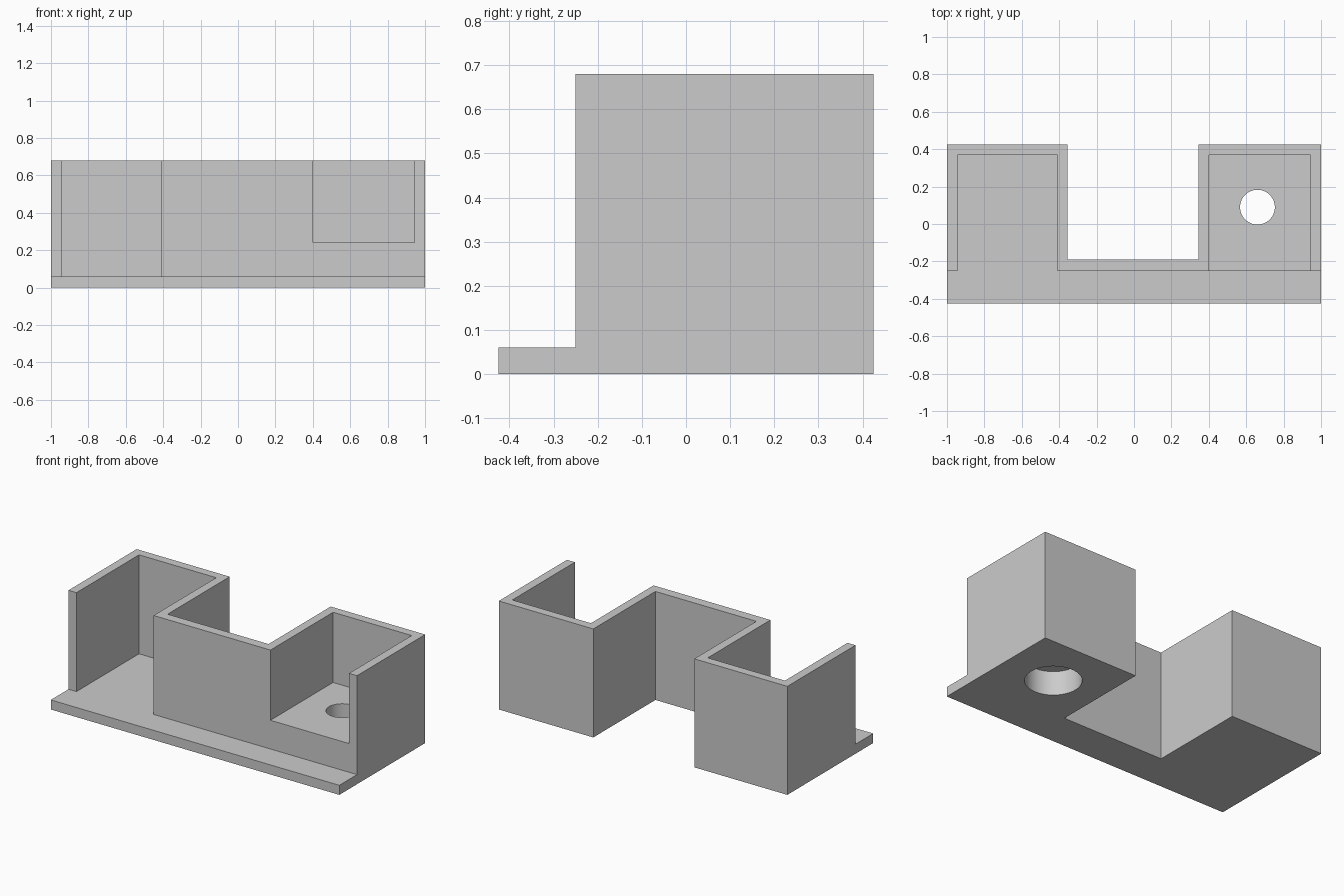
import bpy
import bmesh
import math
from mathutils import Vector

cube = bpy.data.objects.get("Cube")
if cube:
    bpy.data.objects.remove(cube, do_unlink=True)

grey = bpy.data.materials.new("plain grey")
grey.use_nodes = True
grey.diffuse_color = (0.6, 0.6, 0.6, 1)
grey.node_tree.nodes["Principled BSDF"].inputs["Base Color"].default_value = (0.6, 0.6, 0.6, 1)

# Main plan lines
FRONT, WALL_FRONT, NOTCH, BACK_IN, BACK = -0.425, -0.25, -0.19, 0.37, 0.425
L_OUT, L_IN, L_BAY, L_NOTCH = -1, -0.945, -0.41, -0.355
R_NOTCH, R_BAY, R_IN, R_OUT = 0.345, 0.4, 0.945, 1
PLATE, SHELF, TOP, BORE = 0.06, 0.24, 0.68, 0.15


def prism(name, outline, z0, z1):
    """Extrude a plan outline from z0 to z1."""
    bm = bmesh.new()
    face = bm.faces.new([bm.verts.new((x, y, z0)) for x, y in outline])
    moved = bmesh.ops.extrude_face_region(bm, geom=[face])["geom"]
    verts = [v for v in moved if isinstance(v, bmesh.types.BMVert)]
    bmesh.ops.translate(bm, verts=verts, vec=Vector((0, 0, z1 - z0)))
    bmesh.ops.recalc_face_normals(bm, faces=bm.faces)
    mesh = bpy.data.meshes.new(name)
    bm.to_mesh(mesh)
    bm.free()
    mesh.materials.append(grey)
    obj = bpy.data.objects.new(name, mesh)
    bpy.context.collection.objects.link(obj)
    return obj


def circle(radius, sides=64):
    turn = 2 * math.pi / sides
    return [(0.66 + radius * math.cos(i * turn), 0.09 + radius * math.sin(i * turn))
            for i in range(sides)]


def combine(target, tool, operation):
    """Apply a boolean and drop the tool object."""
    bpy.context.view_layer.objects.active = target
    mod = target.modifiers.new(operation.lower(), "BOOLEAN")
    mod.operation, mod.object, mod.solver = operation, tool, "EXACT"
    bpy.ops.object.modifier_apply(modifier=mod.name)
    bpy.data.objects.remove(tool, do_unlink=True)


# Base plate with the notch at the back
bracket = prism("bracket", [
    (L_OUT, FRONT), (R_OUT, FRONT), (R_OUT, BACK), (R_NOTCH, BACK),
    (R_NOTCH, NOTCH), (L_NOTCH, NOTCH), (L_NOTCH, BACK), (L_OUT, BACK)], 0, PLATE)

# Thin wall winding around both bays
wall = prism("wall", [
    (L_OUT, WALL_FRONT), (L_IN, WALL_FRONT), (L_IN, BACK_IN), (L_BAY, BACK_IN),
    (L_BAY, WALL_FRONT), (R_BAY, WALL_FRONT), (R_BAY, BACK_IN), (R_IN, BACK_IN),
    (R_IN, WALL_FRONT), (R_OUT, WALL_FRONT), (R_OUT, BACK), (R_NOTCH, BACK),
    (R_NOTCH, NOTCH), (L_NOTCH, NOTCH), (L_NOTCH, BACK), (L_OUT, BACK)], 0, TOP)
combine(bracket, wall, "UNION")

# Raised floor of the left bay
shelf = prism("raised_floor", [
    (R_BAY - 0.02, WALL_FRONT), (R_IN + 0.02, WALL_FRONT),
    (R_IN + 0.02, BACK_IN + 0.02), (R_BAY - 0.02, BACK_IN + 0.02)], 0, SHELF)
combine(bracket, shelf, "UNION")

# Screw hole, widened from below
combine(bracket, prism("wide_bore", circle(0.16), -0.1, BORE), "DIFFERENCE")
combine(bracket, prism("screw_hole", circle(0.093), 0.1, 0.4), "DIFFERENCE")

# Merge coplanar faces left by the joins
bm = bmesh.new()
bm.from_mesh(bracket.data)
bmesh.ops.remove_doubles(bm, verts=bm.verts, dist=0.0001)
bmesh.ops.dissolve_limit(bm, angle_limit=math.radians(0.5), verts=bm.verts, edges=bm.edges)
bm.to_mesh(bracket.data)
bm.free()

bpy.ops.object.select_all(action="DESELECT")
bracket.select_set(True)
bpy.context.view_layer.objects.active = bracket
bpy.ops.object.shade_smooth_by_angle(angle=math.radians(30))
